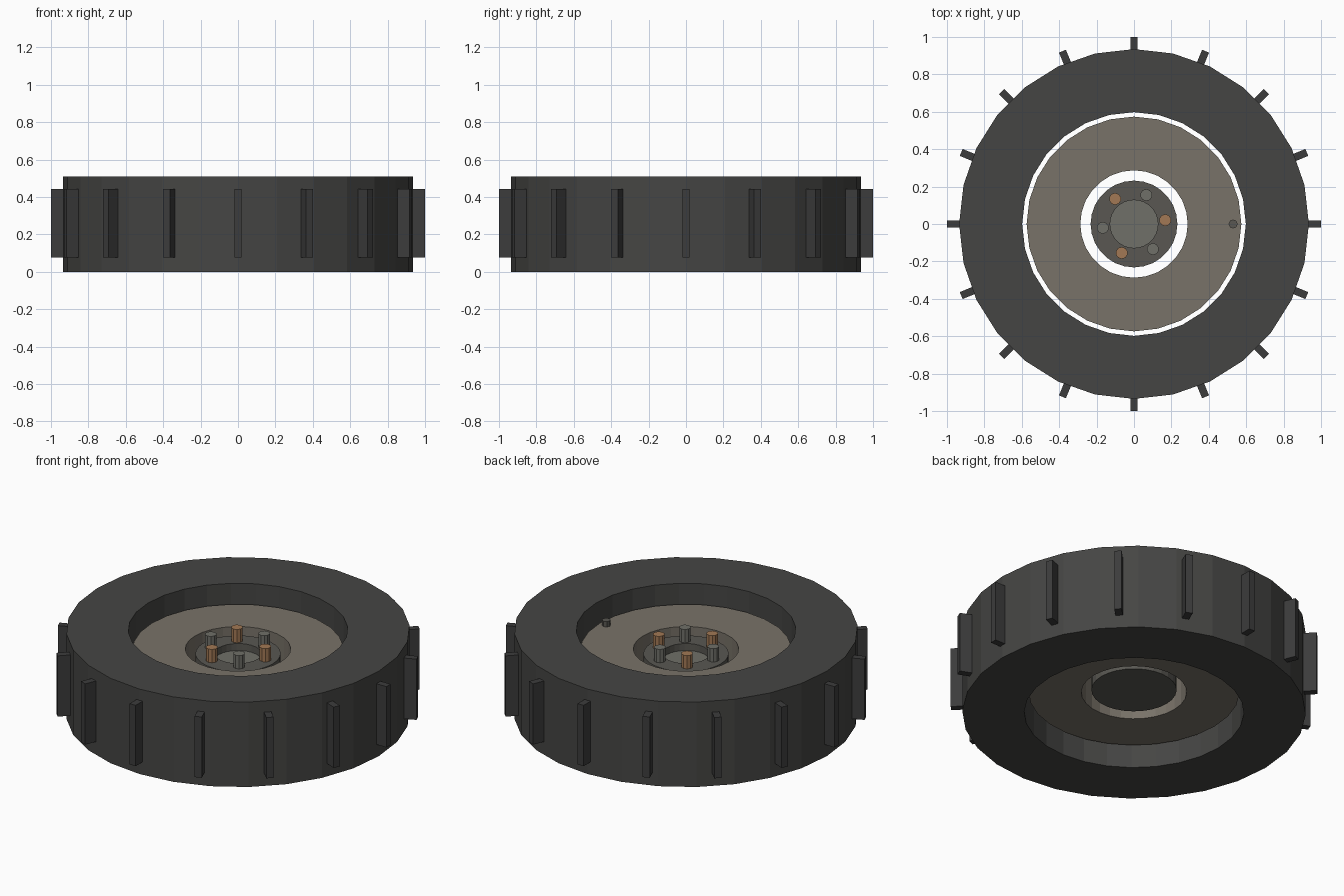
import bpy, bmesh, math
from mathutils import Matrix, Vector

if "Cube" in bpy.data.objects:
    bpy.data.objects.remove(bpy.data.objects["Cube"])

SIDES = 28


def material(name, rgb):
    m = bpy.data.materials.new(name)
    m.diffuse_color = (*rgb, 1)
    m.use_nodes = True
    m.node_tree.nodes["Principled BSDF"].inputs["Base Color"].default_value = m.diffuse_color
    return m


rubber = material("rubber", (0.06, 0.06, 0.057))
lug_rubber = material("lug_rubber", (0.045, 0.045, 0.045))
rim_metal = material("rim_metal", (0.19, 0.17, 0.14))
hub_metal = material("hub_metal", (0.10, 0.097, 0.085))
stud_metal = material("stud_metal", (0.16, 0.16, 0.14))
copper = material("copper", (0.36, 0.19, 0.09))


def finish(name, bm, mat):
    bmesh.ops.recalc_face_normals(bm, faces=bm.faces)
    mesh = bpy.data.meshes.new(name)
    bm.to_mesh(mesh)
    bm.free()
    mesh.materials.append(mat)
    obj = bpy.data.objects.new(name, mesh)
    bpy.context.collection.objects.link(obj)
    return obj


def ring(name, r_in, r_out, z0, z1, mat):
    """Square-section ring turned around z."""
    bm = bmesh.new()
    loops = []
    for i in range(SIDES):
        a = 2 * math.pi * i / SIDES
        c, s = math.cos(a), math.sin(a)
        loops.append([bm.verts.new((r * c, r * s, z)) for r, z in
                      ((r_in, z0), (r_out, z0), (r_out, z1), (r_in, z1))])
    for i in range(SIDES):
        p, q = loops[i], loops[(i + 1) % SIDES]
        for k in range(4):
            n = (k + 1) % 4
            bm.faces.new((p[k], q[k], q[n], p[n]))
    return finish(name, bm, mat)


def cylinder(name, x, y, r, z0, z1, sides, mat):
    bm = bmesh.new()
    bmesh.ops.create_cone(bm, cap_ends=True, segments=sides, radius1=r, radius2=r,
                          depth=z1 - z0,
                          matrix=Matrix.Translation((x, y, (z0 + z1) / 2)))
    return finish(name, bm, mat)


# Tyre and rim disc, with a thin gap between them
ring("tyre", 0.598, 0.935, 0.0, 0.51, rubber)
ring("rim", 0.287, 0.574, 0.127, 0.395, rim_metal)

# Tread lugs
for i in range(16):
    bm = bmesh.new()
    bmesh.ops.create_cube(bm, size=1)
    bmesh.ops.scale(bm, vec=Vector((0.10, 0.04, 0.365)), verts=bm.verts)
    bmesh.ops.translate(bm, vec=Vector((0.95, 0, 0.26)), verts=bm.verts)
    bmesh.ops.rotate(bm, cent=(0, 0, 0), verts=bm.verts,
                     matrix=Matrix.Rotation(i * math.tau / 16, 3, 'Z'))
    finish(f"tread_lug_{i + 1}", bm, lug_rubber)

# Hub: solid base, raised flange ring and recessed centre
cylinder("hub_base", 0, 0, 0.232, 0.142, 0.30, SIDES, hub_metal)
ring("hub_flange", 0.128, 0.232, 0.30, 0.367, hub_metal)
cylinder("hub_centre", 0, 0, 0.128, 0.29, 0.325, SIDES, stud_metal)

# Wheel studs, alternating copper and steel
for i in range(6):
    a = math.radians(7 + 60 * i)
    cylinder(f"wheel_stud_{i + 1}", 0.168 * math.cos(a), 0.168 * math.sin(a),
             0.032, 0.35, 0.447, 10, stud_metal if i % 2 else copper)

# Valve stem
cylinder("valve_stem", 0.53, 0, 0.024, 0.38, 0.427, 8, hub_metal)
